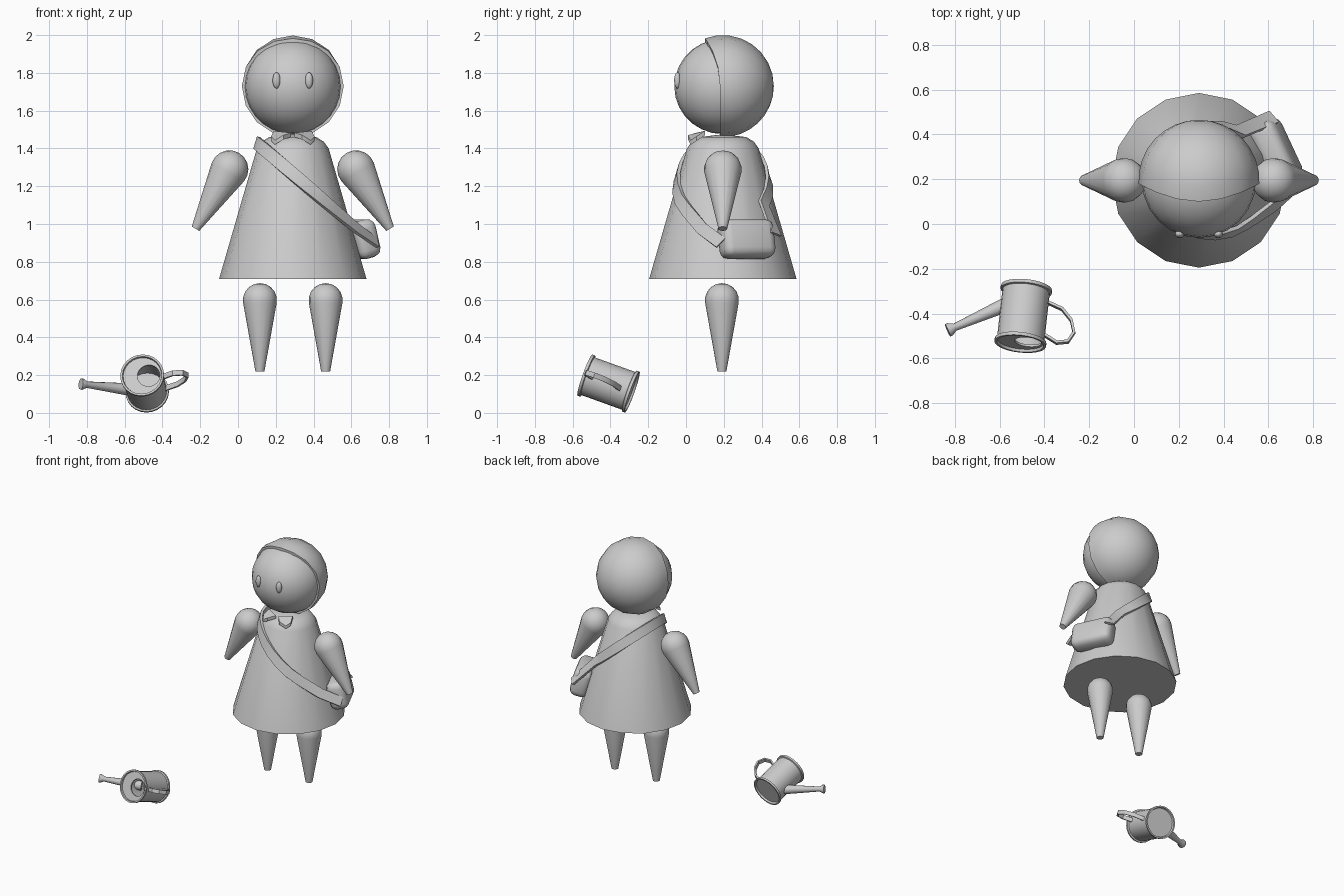
import bpy, bmesh, math
from mathutils import Vector, Matrix

if "Cube" in bpy.data.objects:
    bpy.data.objects.remove(bpy.data.objects["Cube"])

CX, CY = 0.29, 0.195  # body axis
grey = bpy.data.materials.new("plain grey")
grey.diffuse_color = (0.6, 0.6, 0.6, 1)
grey.use_nodes = True
grey.node_tree.nodes["Principled BSDF"].inputs["Base Color"].default_value = grey.diffuse_color


def finish(name, bm, angle=40):
    bmesh.ops.remove_doubles(bm, verts=bm.verts, dist=0.0003)
    bmesh.ops.recalc_face_normals(bm, faces=bm.faces)
    me = bpy.data.meshes.new(name)
    bm.to_mesh(me)
    bm.free()
    ob = bpy.data.objects.new(name, me)
    bpy.context.collection.objects.link(ob)
    me.materials.append(grey)
    for o in bpy.context.selected_objects:
        o.select_set(False)
    ob.select_set(True)
    bpy.context.view_layer.objects.active = ob
    bpy.ops.object.shade_smooth_by_angle(angle=math.radians(angle))
    return ob


def loft(bm, rings, closed=True, caps=False):
    """Skin quads between equal-length rings of points."""
    vs = [[bm.verts.new(p) for p in r] for r in rings]
    n = len(vs[0])
    for a, b in zip(vs, vs[1:]):
        for i in range(n if closed else n - 1):
            j = (i + 1) % n
            bm.faces.new((a[i], a[j], b[j], b[i]))
    if caps:
        bm.faces.new(vs[0])
        bm.faces.new(vs[-1])


def lathe(name, base, axis, profile, n=16, angle=40):
    """Revolve (radius, height) pairs round an axis that starts at base."""
    rot = Vector(axis).to_track_quat('Z', 'Y').to_matrix()
    bm = bmesh.new()
    loft(bm, [[Vector(base) + rot @ Vector((r * math.cos(2 * math.pi * i / n),
               r * math.sin(2 * math.pi * i / n), h)) for i in range(n)]
              for r, h in profile])
    return finish(name, bm, angle)


def ball(name, loc, size, seg=24, rings=14):
    bm = bmesh.new()
    bmesh.ops.create_uvsphere(bm, u_segments=seg, v_segments=rings, radius=1,
                              matrix=Matrix.Translation(loc) @ Matrix.Diagonal((*size, 1)))
    return finish(name, bm)


def limb(name, top, r, tip, tip_r):
    """Round-topped cone from a ball centre down to a narrow flat tip."""
    top, tip = Vector(top), Vector(tip)
    d = tip - top
    cap = [(r * math.sin(math.radians(a)), -r * math.cos(math.radians(a)))
           for a in (0, 20, 40, 60, 80, 100)]
    return lathe(name, top, d, cap + [(tip_r, d.length), (0, d.length)], 16)


# Dress with rounded shoulders
lathe("dress", (CX, CY, 0), (0, 0, 1),
      [(0, 0.71), (0.39, 0.71), (0.19, 1.40), (0.165, 1.435), (0.125, 1.46), (0, 1.475)], 16)

# Head and eyes
ball("head", (CX, CY, 1.728), (0.255, 0.257, 0.252))
for s in (-1, 1):
    ball("eye", (CX + s * 0.086, -0.045, 1.76), (0.021, 0.018, 0.043), 12, 8)

# Hair: shell over the back of the head, its edge reaching forward at the crown
HR, N = 0.27, 16
rings = []
for k in range(-1, 9):
    ring = []
    for i in range(N):
        t = 2 * math.pi * i / N
        edge = -0.015 - 0.08 * max(0, math.sin(t)) ** 2
        start = math.acos(edge / HR)
        phi = start * (1 - max(k, 0) / 8)
        r = 0.245 if k < 0 else HR
        ring.append((CX + r * math.sin(phi) * math.cos(t), CY + HR * math.cos(phi),
                     1.73 + r * math.sin(phi) * math.sin(t)))
    rings.append(ring)
bm = bmesh.new()
loft(bm, rings)
finish("hair", bm)

# Arms and legs
for s in (-1, 1):
    limb("arm", (CX + s * 0.335, CY, 1.29), 0.1, (CX + s * 0.515, CY, 0.975), 0.023)
    limb("leg", (CX + s * 0.174, 0.19, 0.597), 0.09, (CX + s * 0.174, 0.19, 0.22), 0.024)

# Collar: two small pointed flaps at the front of the neck
for s in (-1, 1):
    bm = bmesh.new()
    outline = [(0.01, 0.055, 1.475), (0.05, 0.01, 1.462), (0.095, 0.025, 1.435),
               (0.115, 0.055, 1.455), (0.10, 0.10, 1.485)]
    loft(bm, [[(CX + s * x, y, z + dz) for x, y, z in outline] for dz in (-0.015, 0.008)],
         caps=True)
    finish("collar_flap", bm)

# Shoulder strap: slanted loop round the dress, both ends leading to the bag
path = [((0.735, 0.185, 0.90), -5), ((0.63, 0.085, 0.975), -20)]
for deg in range(-40, -311, -15):
    c, sn = math.cos(math.radians(deg)), math.sin(math.radians(deg))
    r = 0.2389 / (1 - 0.2494 * c)
    x = CX + r * c
    path.append(((x, CY + r * sn, 1.515 - 0.86 * x), deg))
path.append(((0.62, 0.475, 0.945), -315))
rings = []
for i, (p, deg) in enumerate(path):
    t = Vector(path[min(i + 1, len(path) - 1)][0]) - Vector(path[max(i - 1, 0)][0])
    n = Vector((math.cos(math.radians(deg)), math.sin(math.radians(deg)), 0.29)).normalized()
    w = n.cross(t).normalized() * 0.034
    p = Vector(p)
    rings.append([p + w + n * 0.009, p - w + n * 0.009, p - w - n * 0.009, p + w - n * 0.009])
bm = bmesh.new()
loft(bm, rings, caps=True)
finish("strap", bm)

# Bag: rounded pouch leaning on the dress
bm = bmesh.new()
bmesh.ops.create_cube(bm, size=1, matrix=Matrix.Translation((0.635, 0.32, 0.92))
                      @ Matrix.Rotation(math.radians(25), 4, 'Z')
                      @ Matrix.Rotation(math.radians(-14), 4, 'Y')
                      @ Matrix.Diagonal((0.13, 0.30, 0.205, 1)))
bmesh.ops.bevel(bm, geom=bm.edges[:], offset=0.045, segments=3, profile=0.5, affect='EDGES')
finish("bag", bm, 60)

# Watering can lying on its side: hollow body with rims
base, top = Vector((-0.48, -0.285, 0.11)), Vector((-0.508, -0.535, 0.20))
axis = top - base
L = axis.length
lathe("can_body", base, axis,
      [(0, 0.012), (0.1, 0.012), (0.105, 0), (0.115, 0), (0.115, 0.015), (0.106, 0.018),
       (0.106, L - 0.018), (0.116, L - 0.015), (0.116, L), (0.105, L), (0.1, L - 0.02),
       (0.1, 0.02), (0, 0.02)], 24)

# Lid plate with an off-centre filling hole
rot = axis.to_track_quat('Z', 'Y').to_matrix()
side = Vector((1, 0, 0))
side = (side - axis * (side.dot(axis) / axis.length_squared)).normalized()
up = axis.normalized().cross(side)


def circle(r, h, off, n=24):
    o = base + axis.normalized() * h + side * off
    return [o + (side * math.cos(2 * math.pi * i / n) + up * math.sin(2 * math.pi * i / n)) * r
            for i in range(n)]


bm = bmesh.new()
loft(bm, [circle(0.104, L - 0.012, 0), circle(0.06, L - 0.012, 0.034),
          circle(0.06, L - 0.022, 0.034), circle(0.104, L - 0.022, 0)])
finish("can_lid", bm)

# Spout with flared end
start, tip = Vector((-0.56, -0.355, 0.122)), Vector((-0.832, -0.475, 0.153))
d = (tip - start).length
lathe("can_spout", start, tip - start,
      [(0, 0), (0.034, 0), (0.017, d - 0.035), (0.03, d - 0.012), (0.03, d), (0, d)], 12)

# Handle: flat curved bar
pts = [(-0.40, -0.495, 0.19), (-0.345, -0.53, 0.21), (-0.295, -0.525, 0.212),
       (-0.268, -0.485, 0.199), (-0.28, -0.43, 0.178), (-0.32, -0.38, 0.152),
       (-0.385, -0.35, 0.13)]
rings = []
for i, p in enumerate(pts):
    t = Vector(pts[min(i + 1, 6)]) - Vector(pts[max(i - 1, 0)])
    b = up * 0.014
    o = t.cross(up).normalized() * 0.006
    p = Vector(p)
    rings.append([p + b + o, p - b + o, p - b - o, p + b - o])
bm = bmesh.new()
loft(bm, rings, caps=True)
finish("can_handle", bm)
